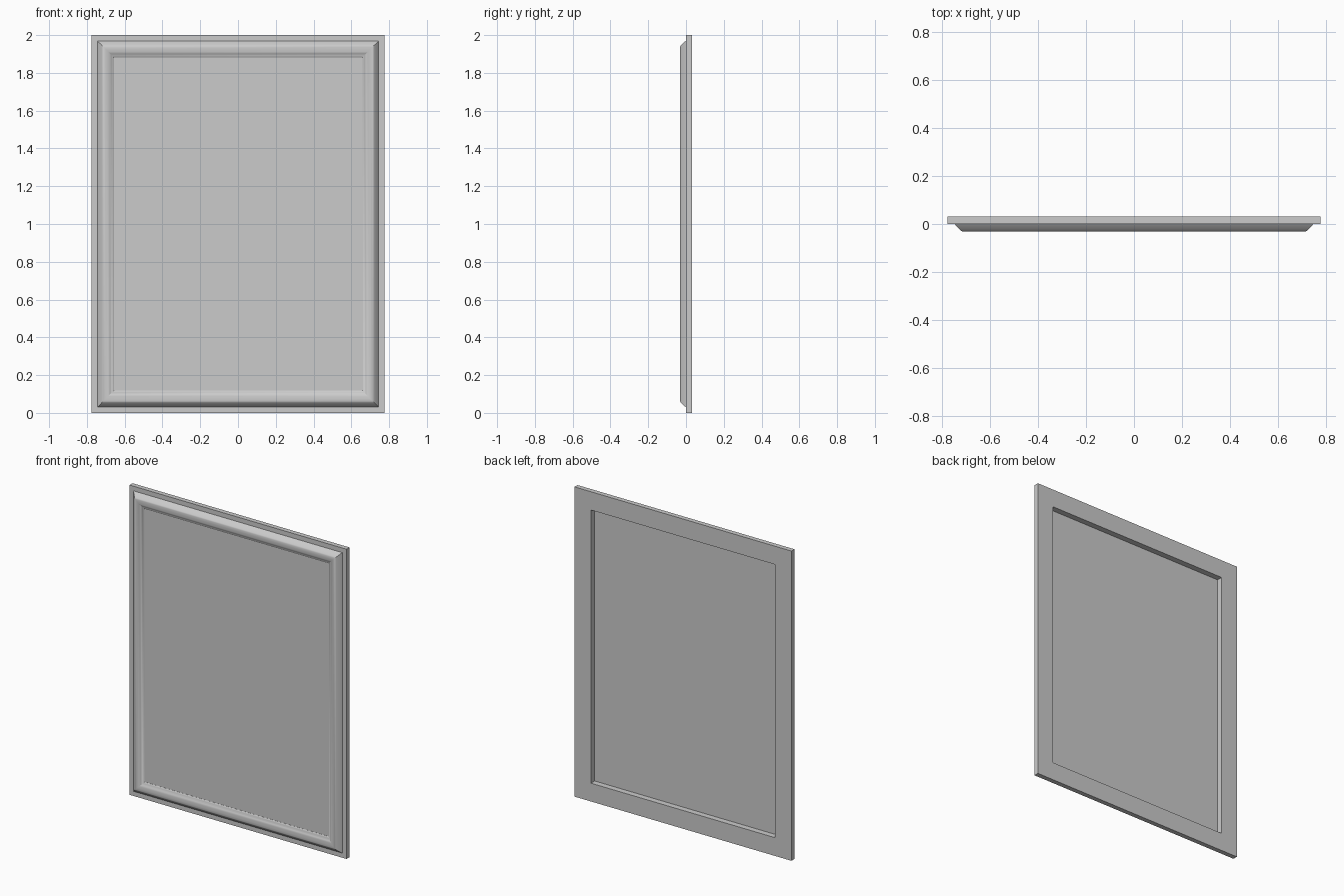
import bpy, bmesh

if "Cube" in bpy.data.objects:
    bpy.data.objects.remove(bpy.data.objects["Cube"])

W, H = 0.775, 2.0      # half width, height


def ring_sweep(name, profile, closed):
    """Sweep (inset, y) points around the rectangle with mitred corners."""
    bm = bmesh.new()
    loops = []
    for d, y in profile:
        x, lo, hi = W - d, d, H - d
        loops.append([bm.verts.new(p) for p in
                      ((-x, y, lo), (x, y, lo), (x, y, hi), (-x, y, hi))])
    n = len(loops)
    for i in range(n if closed else n - 1):
        a, b = loops[i], loops[(i + 1) % n]
        for k in range(4):
            j = (k + 1) % 4
            bm.faces.new((a[k], a[j], b[j], b[k]))
    bmesh.ops.recalc_face_normals(bm, faces=bm.faces)
    me = bpy.data.meshes.new(name)
    bm.to_mesh(me)
    bm.free()
    ob = bpy.data.objects.new(name, me)
    bpy.context.collection.objects.link(ob)
    return ob


# Moulded frame: flat ledge, outer bevel, shallow front, rounded inner lip
frame = ring_sweep("frame", [
    (0, 0.031), (0, 0), (0.03, 0), (0.034, -0.006), (0.048, -0.021),
    (0.055, -0.028), (0.062, -0.031), (0.075, -0.031), (0.088, -0.029),
    (0.098, -0.025), (0.106, -0.019), (0.109, -0.018), (0.118, -0.012),
    (0.118, 0.031)], True)
bpy.context.view_layer.objects.active = frame
frame.select_set(True)
bpy.ops.object.shade_smooth_by_angle()

# Flat panel seated inside the frame
bpy.ops.mesh.primitive_cube_add(size=1, location=(0, -0.009, H / 2))
panel = bpy.context.object
panel.name = "panel"
panel.scale = (2 * (W - 0.117), 0.004, H - 0.234)
